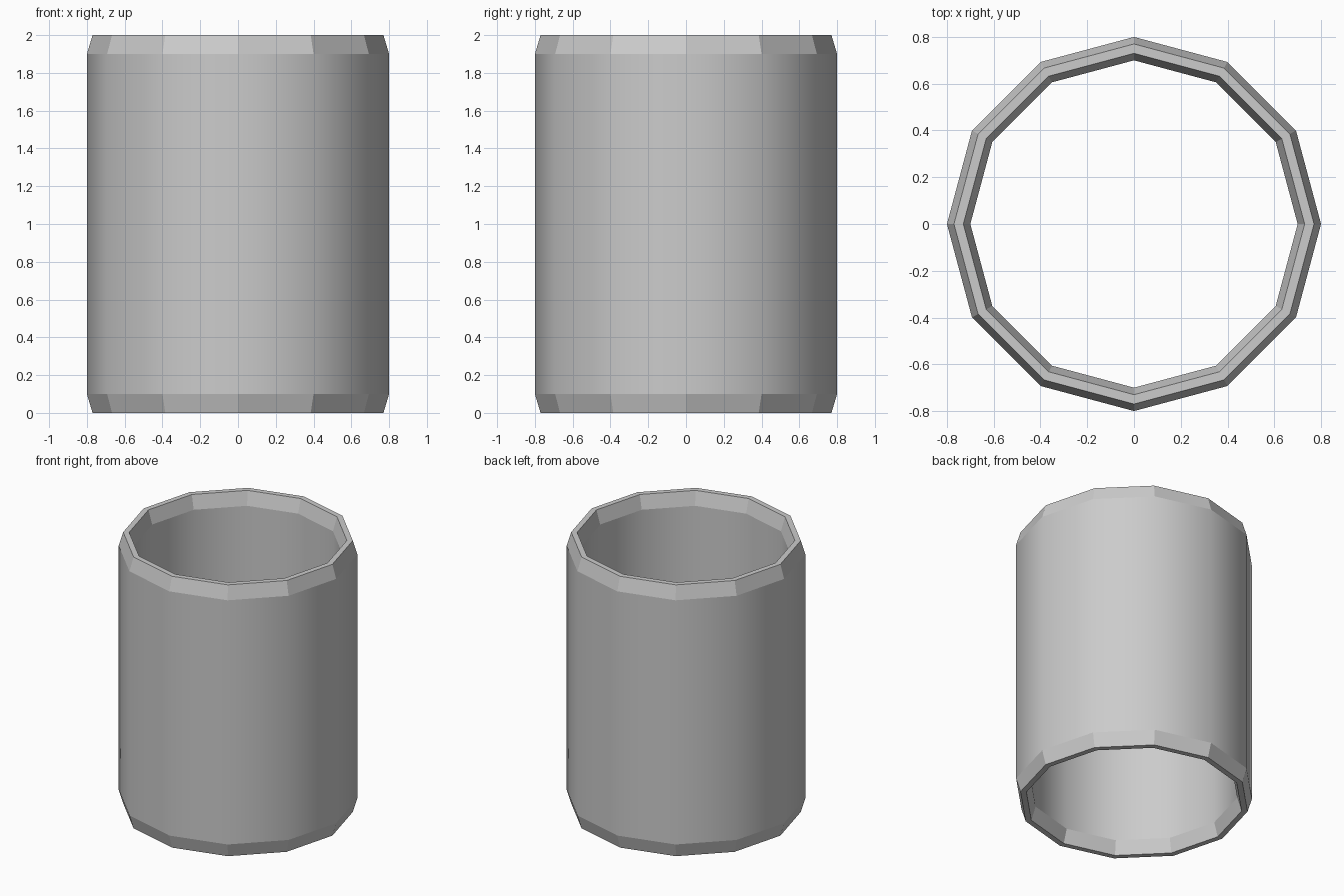
import bpy
import bmesh
from math import cos, sin, tau

if "Cube" in bpy.data.objects:
    bpy.data.objects.remove(bpy.data.objects["Cube"])

SIDES = 12
# closed wall section (radius, height), going up the outside and down the inside
PROFILE = [(0.77, 0.0), (0.80, 0.1), (0.80, 1.9), (0.77, 2.0),
           (0.73, 2.0), (0.70, 1.9), (0.70, 0.1), (0.73, 0.0)]

# Revolve the section into a chamfered tube
bm = bmesh.new()
rings = [[bm.verts.new((r * cos(tau * i / SIDES), r * sin(tau * i / SIDES), z))
          for i in range(SIDES)] for r, z in PROFILE]
for k, low in enumerate(rings):
    high = rings[(k + 1) % len(rings)]
    is_wall = PROFILE[k][0] == PROFILE[(k + 1) % len(PROFILE)][0]
    for i in range(SIDES):
        j = (i + 1) % SIDES
        face = bm.faces.new((low[i], low[j], high[j], high[i]))
        face.smooth = is_wall  # tall walls are smooth, chamfers and rims flat

# Crisp edges along every ring
for ring in rings:
    for i in range(SIDES):
        bm.edges.get((ring[i], ring[(i + 1) % SIDES])).smooth = False

bmesh.ops.recalc_face_normals(bm, faces=bm.faces)
mesh = bpy.data.meshes.new("chamfered_tube")
bm.to_mesh(mesh)
bm.free()
tube = bpy.data.objects.new("chamfered_tube", mesh)
bpy.context.collection.objects.link(tube)
